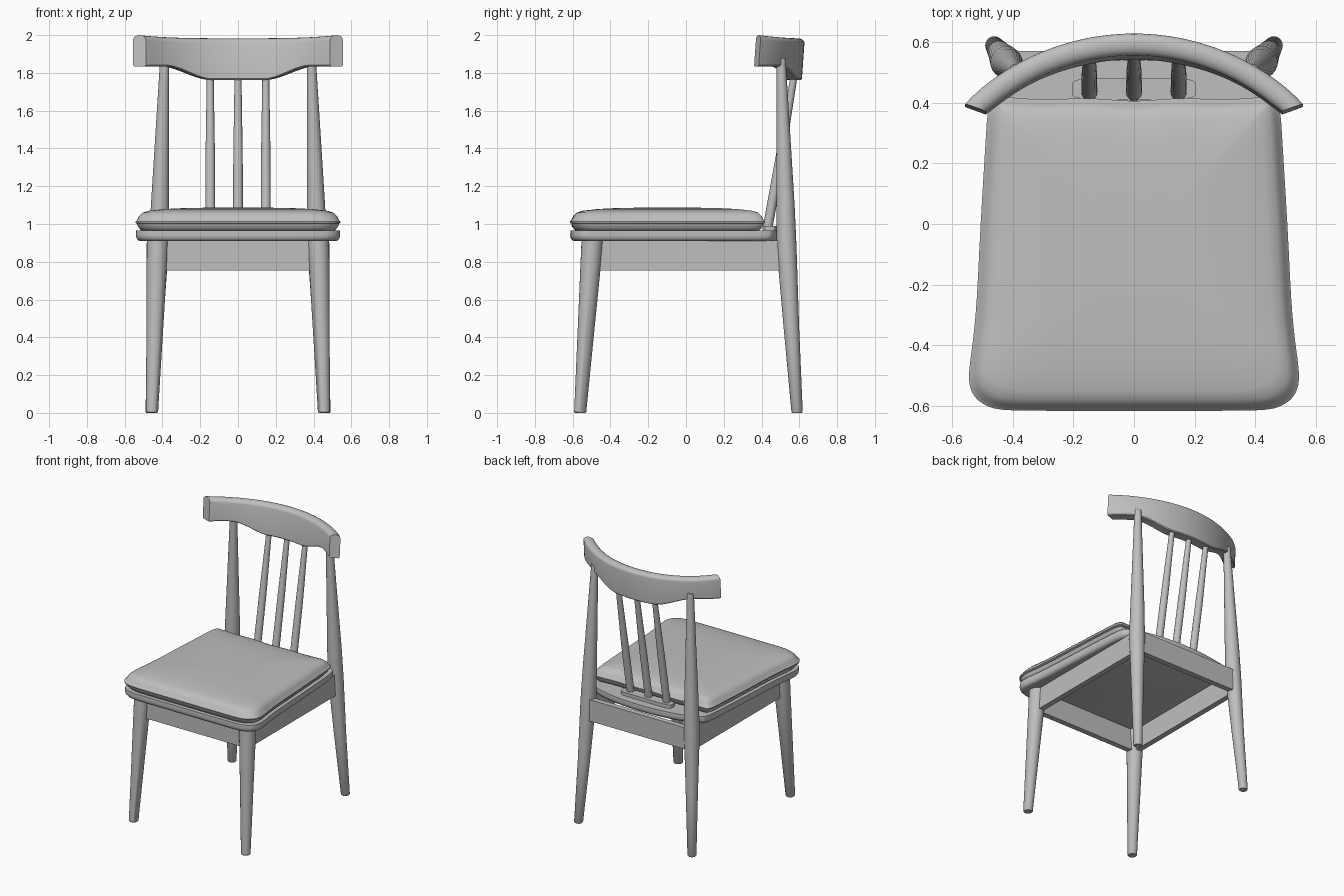
import bpy, bmesh, math
from mathutils import Vector

cube = bpy.data.objects.get("Cube")
if cube:
    bpy.data.objects.remove(cube, do_unlink=True)

grey = bpy.data.materials.new("plain grey")
grey.use_nodes = True
grey.diffuse_color = (0.52, 0.52, 0.52, 1)
grey.node_tree.nodes["Principled BSDF"].inputs["Base Color"].default_value = (0.52, 0.52, 0.52, 1)
parts = []


def loft(name, rings):
    """Skin a list of closed rings and cap both ends."""
    bm = bmesh.new()
    loops = [[bm.verts.new(p) for p in ring] for ring in rings]
    for a, b in zip(loops, loops[1:]):
        for i in range(len(a)):
            j = (i + 1) % len(a)
            bm.faces.new((a[i], a[j], b[j], b[i]))
    bm.faces.new(loops[0][::-1])
    bm.faces.new(loops[-1])
    bmesh.ops.recalc_face_normals(bm, faces=bm.faces)
    mesh = bpy.data.meshes.new(name)
    bm.to_mesh(mesh)
    bm.free()
    mesh.materials.append(grey)
    obj = bpy.data.objects.new(name, mesh)
    bpy.context.collection.objects.link(obj)
    parts.append(obj)
    return obj


def rod(name, stations, sides=24):
    """Tapered round post through (x, y, z, radius) stations."""
    turn = [2 * math.pi * i / sides for i in range(sides)]
    return loft(name, [[(x + r * math.cos(a), y + r * math.sin(a), z) for a in turn]
                       for x, y, z, r in stations])


def box(name, x0, x1, y0, y1, z0, z1):
    return loft(name, [[(x0, y0, z), (x1, y0, z), (x1, y1, z), (x0, y1, z)] for z in (z0, z1)])


def smooth_outline(half, steps=3):
    """Mirror a half outline in x and round it with a Catmull-Rom spline."""
    pts = [Vector(p) for p in half] + [Vector((-x, y)) for x, y in half[-2:0:-1]]
    n, out = len(pts), []
    for i in range(n):
        a, b, c, d = (pts[(i + k) % n] for k in (-1, 0, 1, 2))
        for s in range(steps):
            t = s / steps
            out.append(0.5 * (2 * b + (c - a) * t + (2 * a - 5 * b + 4 * c - d) * t ** 2
                              + (3 * b - a - 3 * c + d) * t ** 3))
    return out


def slab(name, outline, layers, cy=-0.1):
    """Stack scaled copies of an outline: layers are (scale, z)."""
    return loft(name, [[(p.x * s, cy + (p.y - cy) * s, z) for p in outline] for s, z in layers])


# Seat board and cushion share the same front and side outline
front = [(0, -.615), (.25, -.615), (.43, -.612), (.5, -.59), (.535, -.55), (.543, -.49),
         (.53, -.38), (.518, -.25), (.505, 0), (.49, .25), (.482, .36)]
cushion = smooth_outline(front + [(.468, .405), (.44, .418), (.3, .41), (.15, .414), (0, .405)])
board = smooth_outline(front + [(.47, .43), (.44, .465), (.3, .515), (.15, .538), (0, .545)])
slab("seat_board", board, [(.95, .91), (.975, .914), (.99, .925), (.996, .94), (.992, .965)])
slab("seat_cushion", cushion, [(.9, .958), (.945, .967), (.975, .985), (.985, 1.002), (1, 1.006),
                               (1, 1.013), (.985, 1.02), (.965, 1.042), (.93, 1.06),
                               (.87, 1.07), (.72, 1.079), (.5, 1.085), (.2, 1.087)])

# Legs; the rear pair run up to the back rail
for side, s in (("left", 1), ("right", -1)):
    rod(f"front_leg_{side}", [(s * .455, -.56, 0, .027), (s * .455, -.56, .006, .032),
                              (s * .425, -.495, .92, .058)])
    rod(f"rear_leg_{side}", [(s * .46, .588, 0, .026), (s * .46, .588, .006, .03),
                             (s * .438, .558, .45, .041), (s * .42, .532, .88, .053),
                             (s * .413, .527, 1.1, .048), (s * .39, .505, 1.83, .025),
                             (s * .388, .503, 1.88, .024)])
    box(f"side_apron_{side}", s * .405, s * .445, -.49, .53, .755, .912)

# Front and rear aprons
box("front_apron", -.43, .43, -.52, -.48, .755, .912)
box("rear_apron", -.42, .42, .53, .57, .755, .912)

# Spindle foot plate and leaning spindles
plate = [(.205 * math.copysign(abs(math.cos(a)) ** .4, math.cos(a)),
          .445 + .036 * math.copysign(abs(math.sin(a)) ** .4, math.sin(a)))
         for a in [2 * math.pi * (i + .5) / 32 for i in range(32)]]
loft("spindle_plate", [[(x, y, z) for x, y in plate] for z in (.955, .99)])
for name, x in (("left", .147), ("centre", 0), ("right", -.147)):
    rod(f"spindle_{name}", [(x, .43, .97, .026), (x, .45, 1.08, .026),
                            (x, .50, 1.36, .025), (x, .575, 1.8, .018)], 16)

# Curved back rail: arc swept with a deeper middle and rounded top
sections = []
COUNT, RADIUS, SPAN = 48, .754, math.radians(43.8)
for i in range(COUNT + 1):
    t = 2 * i / COUNT - 1
    a = t * SPAN
    x, y = RADIUS * math.sin(a), RADIUS * math.cos(a) - .167
    cut = a * (1 + .6 * abs(t) ** 8)
    dx, dy = math.sin(cut), math.cos(cut)
    k = min(max((abs(x) - .14) / .26, 0), 1)
    low = 1.763 + .072 * k * k * (3 - 2 * k)
    high = 1.983 + .017 * abs(t) ** 3
    h = .036
    profile = [(-h, low + .006), (-h + .006, low), (h - .006, low), (h, low + .006)]
    profile += [(h * math.cos(q), high - .025 + .025 * math.sin(q))
                for q in [math.pi * j / 8 for j in range(9)]]
    sections.append([(x + dx * o, y + dy * o + (z - 1.9) * .07, z) for o, z in profile])
loft("back_rail", sections)

# Smooth shading with sharp edges kept
bpy.ops.object.select_all(action='DESELECT')
for obj in parts:
    obj.select_set(True)
bpy.context.view_layer.objects.active = parts[0]
bpy.ops.object.shade_smooth_by_angle(angle=math.radians(40))
